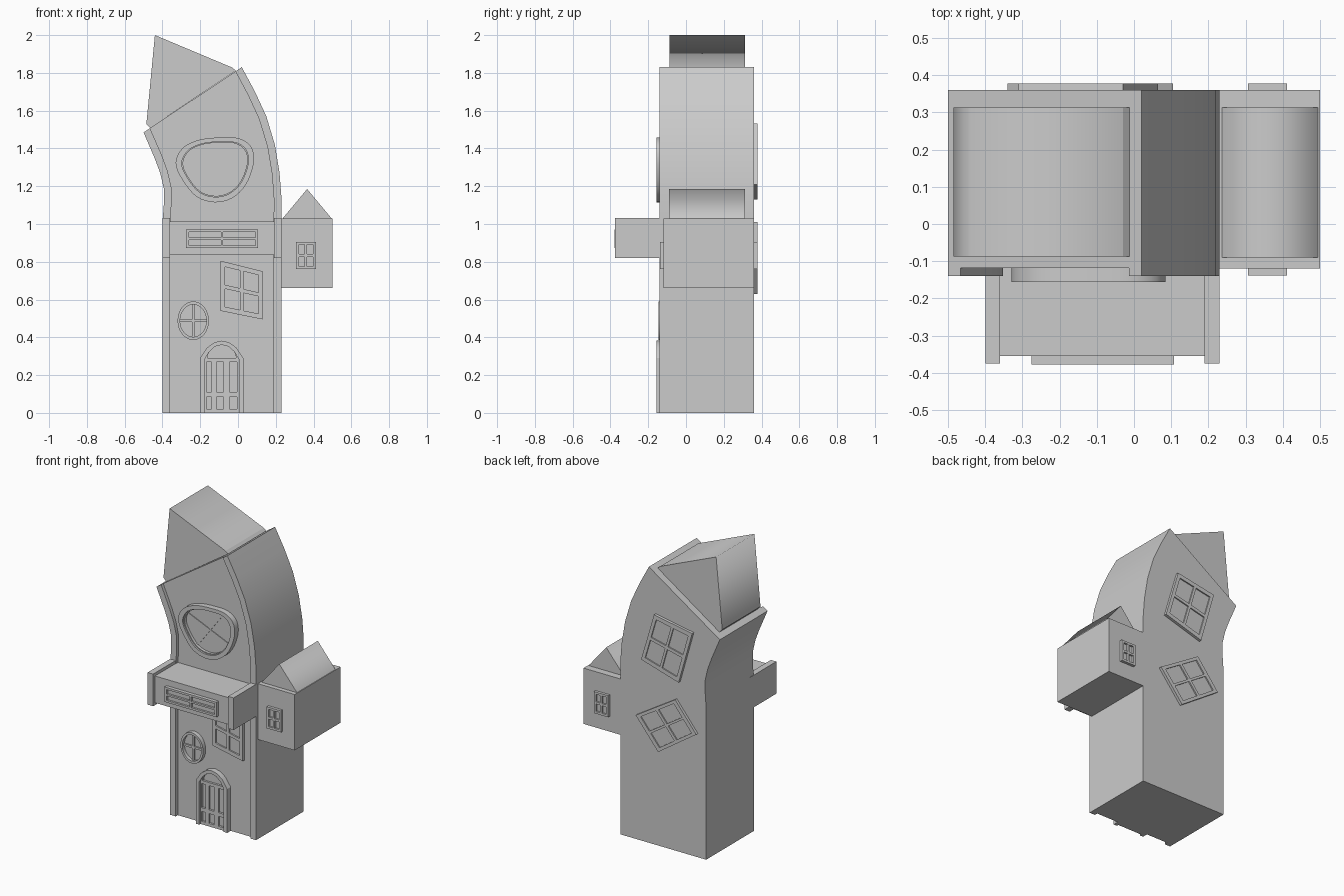
import bpy, bmesh, math
from mathutils import Vector

if "Cube" in bpy.data.objects:
    bpy.data.objects.remove(bpy.data.objects["Cube"])

WALL, BACK = -0.118, 0.36


def finish(name, bm, ridge=False):
    """Recalculate normals, set smooth faces with sharp edges, link the object."""
    bmesh.ops.recalc_face_normals(bm, faces=bm.faces)
    top = max(v.co.z for v in bm.verts)
    for f in bm.faces:
        f.smooth = True
    for e in bm.edges:
        if ridge:
            e.smooth = all(v.co.z > top - 0.02 for v in e.verts)
        else:
            e.smooth = e.calc_face_angle(3.0) < math.radians(30)
    me = bpy.data.meshes.new(name)
    bm.to_mesh(me)
    bm.free()
    ob = bpy.data.objects.new(name, me)
    bpy.context.collection.objects.link(ob)
    return ob


def push(bm, faces, dy, drop=False):
    """Extrude a face region along y and return the moved faces."""
    ext = bmesh.ops.extrude_face_region(bm, geom=faces, use_keep_orig=not drop)
    verts = [g for g in ext["geom"] if isinstance(g, bmesh.types.BMVert)]
    bmesh.ops.translate(bm, verts=verts, vec=(0, dy, 0))
    return [g for g in ext["geom"] if isinstance(g, bmesh.types.BMFace)]


def relief(name, rows, y0, y1, y2=None, raised=lambda i, j: True):
    """Grid of (x, z) points made into a slab y0..y1; chosen cells rise on to y2."""
    bm = bmesh.new()
    vs = [[bm.verts.new((p[0], y0, p[1])) for p in r] for r in rows]
    for j in range(len(rows) - 1):
        for i in range(len(rows[0]) - 1):
            f = bm.faces.new((vs[j][i], vs[j][i + 1], vs[j + 1][i + 1], vs[j + 1][i]))
            f.material_index = int(raised(i, j))
    bmesh.ops.remove_doubles(bm, verts=bm.verts, dist=1e-5)
    front = push(bm, bm.faces[:], y1 - y0)
    if y2 is not None:
        push(bm, [f for f in front if f.material_index], y2 - y1, True)
    for f in bm.faces:
        f.material_index = 0
    return finish(name, bm)


def prism(name, pts, y0, y1, ridge=False):
    bm = bmesh.new()
    f = bm.faces.new([bm.verts.new((x, y0, z)) for x, z in pts])
    push(bm, [f], y1 - y0)
    return finish(name, bm, ridge)


def rect(x0, x1, z0, z1):
    return [(x0, z0), (x1, z0), (x1, z1), (x0, z1)]


def bar(name, a, b, w, y0, y1):
    a, b = Vector(a), Vector(b)
    d = (b - a).normalized()
    n = Vector((-d.y, d.x)) * w / 2
    return prism(name, [a - n, b - n, b + n, a + n], y0, y1)


def window(name, corners, y0, y1, y2, a=0.1, b=0.04, c=None, d=None):
    """Four-pane window on any quad: raised frame and cross, sunken panes."""
    p = [Vector(q) for q in corners]
    c, d = c or a, d or b
    us = [0, a, 0.5 - b, 0.5 + b, 1 - a, 1]
    vs = [0, c, 0.5 - d, 0.5 + d, 1 - c, 1]
    rows = [[p[0].lerp(p[1], u).lerp(p[3].lerp(p[2], u), v) for u in us] for v in vs]
    return relief(name, rows, y0, y1, y2,
                  lambda i, j: not (i in (1, 3) and j in (1, 3)))


def ring(name, pts, k0, k1, y0, y1):
    """Closed band between two scaled copies of an outline."""
    pts = [Vector(p) for p in pts]
    c = sum(pts, Vector((0, 0))) / len(pts)
    loop = pts + pts[:1]
    return relief(name, [[c + (p - c) * k for p in loop] for k in (k0, k1)], y0, y1)


def spline(pts, n=4):
    """Closed Catmull-Rom curve through the points."""
    p, out = [Vector(q) for q in pts], []
    for i in range(len(p)):
        a, b, c, d = (p[(i + k - 1) % len(p)] for k in range(4))
        for s in range(n):
            t = s / n
            out.append(0.5 * (2 * b + (c - a) * t + (2 * a - 5 * b + 4 * c - d) * t * t
                              + (3 * b - a - 3 * c + d) * t ** 3))
    return out


# Leaning tower with raised edge strips on its front
left = [(-.40, 0), (-.40, 1.0), (-.393, 1.1), (-.393, 1.19), (-.412, 1.27),
        (-.44, 1.345), (-.47, 1.415), (-.50, 1.485)]
right = [(.23, 0), (.23, 1.0), (.23, 1.14), (.22, 1.27), (.195, 1.42),
         (.15, 1.57), (.09, 1.70), (.02, 1.83)]
rows = [[Vector(l).lerp(Vector(r), u) for u in (0, .065, .935, 1)]
        for l, r in zip(left, right)]
relief("tower", rows, BACK, WALL, -.14, lambda i, j: i != 1)

# Tilted gable roof
prism("tower_roof", [(-.465, 1.508), (-.012, 1.812), (-.03, 1.828), (-.44, 2.0),
                     (-.485, 1.53)], -.088, .313, True)

# Side room with its roof and windows
prism("side_room", rect(.225, .50, .66, 1.03), -.12, BACK)
prism("side_roof", [(.235, 1.028), (.497, 1.028), (.366, 1.185)], -.09, .313, True)
side = rect(.307, .412, .762, .905)
window("side_window_front", side, -.115, -.126, -.138, .14, .06, .1, .05)
window("side_window_back", side, .355, .366, .378, .14, .06, .1, .05)

# Balcony box with end walls
prism("balcony", rect(-.38, .21, .835, 1.013), -.355, -.10)
for nm, x in (("left", -.40), ("right", .19)):
    prism("balcony_wall_" + nm, rect(x, x + .04, .82, 1.033), -.375, -.10)
window("balcony_window", rect(-.275, .107, .873, .972), -.35, -.365, -.378,
       .04, .015, .14, .06)

# Skewed windows on front and back
window("crooked_window", [(-.092, .54), (.13, .495), (.13, .75), (-.092, .805)],
       -.11, -.126, -.136)
window("back_window_upper", [(-.21, 1.13), (.065, 1.21), (-.03, 1.532), (-.31, 1.482)],
       .355, .37, .378, .08, .03)
window("back_window_lower", [(-.06, .63), (.105, .83), (-.185, 1.01), (-.34, .82)],
       .355, .37, .378, .08, .03)

# Small oval window
oval = [(-.237 + .083 * math.cos(t * math.pi / 16), .488 + .102 * math.sin(t * math.pi / 16))
        for t in range(32)]
ring("oval_frame", oval, 1, .84, -.11, -.146)
prism("oval_glass", [Vector((-.237, .488)).lerp(Vector(p), .9) for p in oval], -.11, -.123)
bar("oval_bar_upright", (-.237, .395), (-.237, .58), .014, -.115, -.134)
bar("oval_bar_level", (-.312, .488), (-.162, .488), .014, -.115, -.133)

# Large rounded window
blob = spline([(-.20, 1.447), (-.09, 1.458), (.01, 1.452), (.072, 1.405), (.083, 1.32),
               (.04, 1.205), (-.035, 1.135), (-.125, 1.115), (-.22, 1.145),
               (-.295, 1.235), (-.33, 1.325), (-.29, 1.405)])
ring("round_frame", blob, 1, .85, -.11, -.156)
ring("round_inner_rim", blob, .87, .82, -.11, -.145)
prism("round_glass", [Vector((-.12, 1.30)).lerp(p, .87) for p in blob], -.11, -.126)
bar("round_bar_a", (-.28, 1.365), (.025, 1.235), .014, -.115, -.131)
bar("round_bar_b", (-.215, 1.17), (-.02, 1.43), .014, -.115, -.130)

# Door leaf with six sunken panels
xs = [-.185, -.168, -.14, -.115, -.077, -.045, -.004, .012]
zs = [0, .02, .085, .11, .27, .29]
relief("door_leaf", [[(x, z) for x in xs] for z in zs], -.11, -.128, -.142,
       lambda i, j: not (i % 2 and j % 2))

# Arched door surround and fanlight
half = [(.115, 0), (.115, .29), (.078, .345), (.04, .373), (0, .382)]
inner = [(.09, 0), (.09, .285), (.065, .325), (.035, .352), (0, .36)]
arch = [[(-.086 + s * x, z) for s, part in ((-1, h), (1, h[-2::-1])) for x, z in part]
        for h in (half, inner)]
relief("door_surround", arch, -.11, -.155)
fan = [(-.086 + .092 * math.cos(t * math.pi / 12), .282 + .085 * math.sin(t * math.pi / 12))
       for t in range(13)]
prism("fanlight_glass", fan, -.11, -.128)
ring("fanlight_frame", fan, 1, .82, -.11, -.142)
